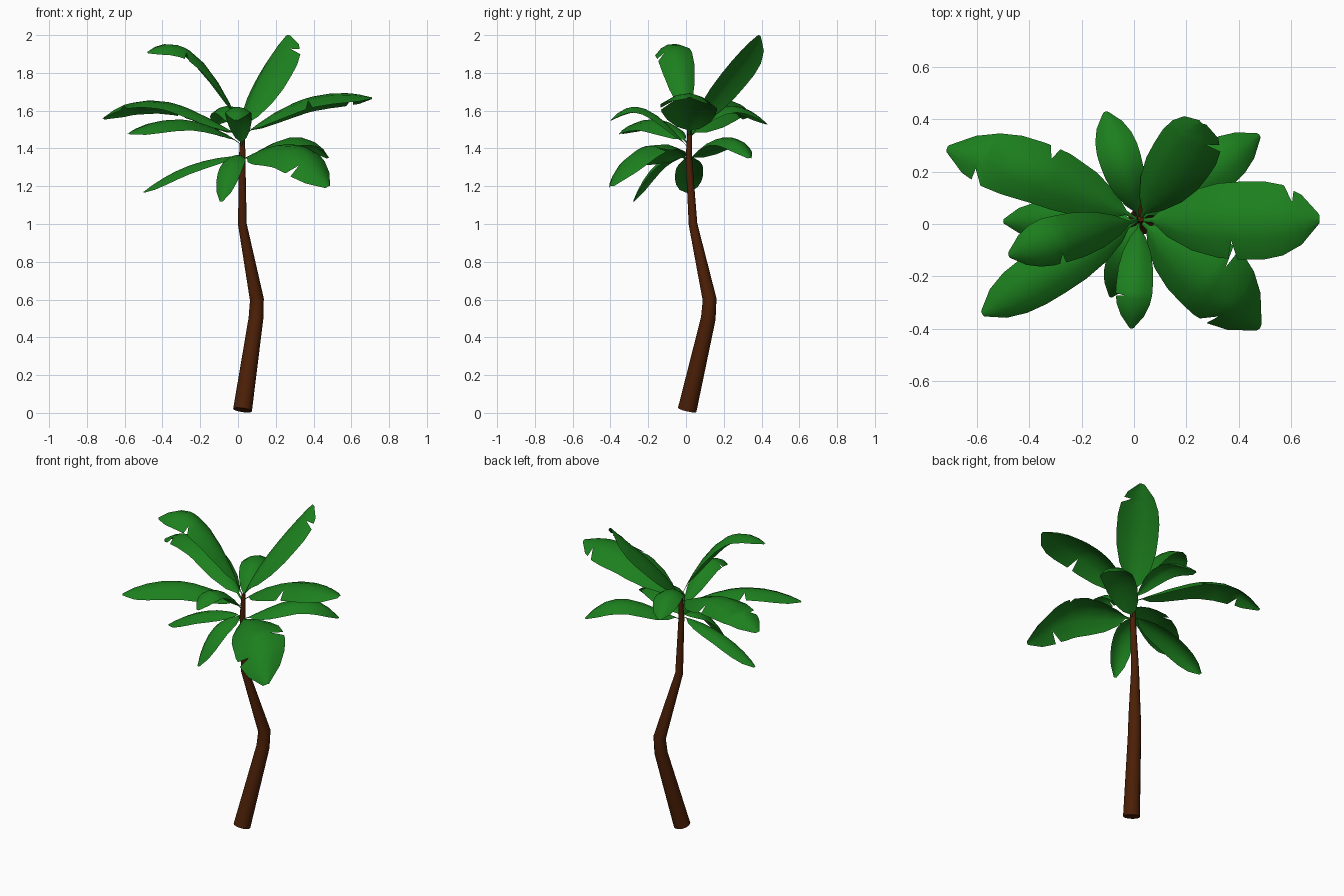
import bpy
import bmesh
import math
from mathutils import Vector

cube = bpy.data.objects.get("Cube")
if cube:
    bpy.data.objects.remove(cube, do_unlink=True)


def make_material(name, colour):
    mat = bpy.data.materials.new(name)
    mat.use_nodes = True
    mat.diffuse_color = colour
    mat.node_tree.nodes["Principled BSDF"].inputs["Base Color"].default_value = colour
    return mat


LEAF_GREEN = make_material("leaf green", (0.012, 0.215, 0.013, 1))
BARK_BROWN = make_material("bark brown", (0.072, 0.014, 0.002, 1))
UP = Vector((0, 0, 1))


def finish(bm, name, mat):
    mesh = bpy.data.meshes.new(name)
    bm.to_mesh(mesh)
    bm.free()
    mesh.materials.append(mat)
    obj = bpy.data.objects.new(name, mesh)
    bpy.context.collection.objects.link(obj)
    bpy.ops.object.select_all(action="DESELECT")
    obj.select_set(True)
    bpy.context.view_layer.objects.active = obj
    bpy.ops.object.shade_smooth_by_angle(angle=math.radians(40))


def make_trunk(path, sides=12):
    """Tapered tube through (x, y, z, radius) points."""
    bm = bmesh.new()
    points = [Vector(p[:3]) for p in path]
    rings = []
    for i, centre in enumerate(points):
        ahead = points[min(i + 1, len(points) - 1)] - points[max(i - 1, 0)]
        a = ahead.normalized().cross(Vector((0, 1, 0))).normalized()
        b = ahead.normalized().cross(a)
        ring = []
        for k in range(sides):
            ang = math.tau * k / sides
            offset = a * math.cos(ang) + b * math.sin(ang)
            ring.append(bm.verts.new(centre + offset * path[i][3]))
        rings.append(ring)
    for low, high in zip(rings, rings[1:]):
        for k in range(sides):
            n = (k + 1) % sides
            bm.faces.new((low[k], low[n], high[n], high[k]))
    bm.faces.new(rings[0])
    bm.faces.new(rings[-1])
    bmesh.ops.recalc_face_normals(bm, faces=bm.faces)
    finish(bm, "trunk", BARK_BROWN)


# Half-width of the blade along its length: thin stalk, broad middle, pointed end
OUTLINE = ((0, 0.04), (0.07, 0.07), (0.13, 0.42), (0.25, 0.76), (0.4, 0.95), (0.55, 1),
           (0.68, 1), (0.8, 0.9), (0.91, 0.64), (1, 0.12))


def outline_width(t):
    for (t0, w0), (t1, w1) in zip(OUTLINE, OUTLINE[1:]):
        if t <= t1:
            return w0 + (w1 - w0) * (t - t0) / (t1 - t0)
    return OUTLINE[-1][1]


def height_at(t, heights):
    """Smooth cubic through four evenly spaced heights."""
    total = 0
    for i, h in enumerate(heights):
        for j in range(4):
            if j != i:
                h *= (t * 3 - j) / (i - j)
        total += h
    return total


def make_leaf(name, tip, heights, width, roll=0, bend=0, tears=()):
    """Arched blade from the crown to tip; tears are (side, position) notches."""
    root = Vector((0.02, 0.015, 0))
    reach = Vector((tip[0], tip[1], 0)) - root
    right = reach.cross(UP).normalized()
    roll = math.radians(roll)
    side = right * math.cos(roll) - UP * math.sin(roll)

    def spine(t):
        return (root + reach * t + right * bend * math.sin(math.pi * t)
                + UP * height_at(t, heights))

    stations = {t: None for t, w in OUTLINE}
    for tear_side, t in tears:
        stations[t - 0.04] = None
        stations[t] = tear_side
        stations[t + 0.015] = None

    bm = bmesh.new()
    rows = []
    for t in sorted(stations):
        tangent = (spine(t + 0.01) - spine(t - 0.01)).normalized()
        normal = side.cross(tangent).normalized()
        half = outline_width(t) * width / 2
        row = []
        for s in (-1, -0.5, 0, 0.5, 1):
            across = s
            if stations[t] and s * stations[t] > 0:
                across = s * 0.55
            droop = normal * (0.45 * half * across * across)
            row.append(bm.verts.new(spine(t) + side * (half * across) - droop))
        rows.append(row)
    for near, far in zip(rows, rows[1:]):
        for j in range(4):
            bm.faces.new((near[j], near[j + 1], far[j + 1], far[j]))
    finish(bm, name, LEAF_GREEN)


# Crooked trunk
make_trunk([(0.024, 0.006, 0.015, 0.05), (0.095, 0.118, 0.5, 0.039),
            (0.1, 0.125, 0.6, 0.037), (0.023, 0.037, 1.0, 0.023),
            (0.022, 0.015, 1.35, 0.017), (0.025, 0.02, 1.5, 0.012)])

LEFT, RIGHT = -1, 1

# Upper crown
make_leaf("top_leaf", (0.26, 0.385), (1.48, 1.69, 1.85, 2.0), 0.25, roll=-13,
          tears=[(RIGHT, 0.84)])
make_leaf("upper_right_side_leaf", (-0.48, -0.12), (1.5, 1.81, 1.945, 1.91), 0.19, roll=-14,
          tears=[(LEFT, 0.6)])
make_leaf("long_left_side_leaf", (0.71, 0.02), (1.46, 1.62, 1.69, 1.67), 0.3, roll=-4,
          tears=[(RIGHT, 0.5), (LEFT, 0.85)])
make_leaf("long_right_side_leaf", (-0.715, 0.29), (1.46, 1.59, 1.655, 1.56), 0.24, roll=8,
          bend=0.04, tears=[(RIGHT, 0.5), (LEFT, 0.84)])

# Middle crown
make_leaf("front_right_leaf", (-0.58, -0.345), (1.42, 1.53, 1.55, 1.48), 0.2, roll=-8,
          tears=[(RIGHT, 0.53)])
make_leaf("back_leaf", (-0.11, 0.43), (1.45, 1.6, 1.62, 1.53), 0.16)
make_leaf("front_leaf", (-0.01, -0.4), (1.4, 1.55, 1.62, 1.55), 0.14,
          tears=[(RIGHT, 0.7)])

# Lower drooping crown
make_leaf("low_right_side_leaf", (-0.5, 0.01), (1.36, 1.34, 1.28, 1.17), 0.15, roll=-8)
make_leaf("low_front_left_leaf", (0.48, -0.4), (1.34, 1.41, 1.39, 1.2), 0.31, roll=17,
          tears=[(LEFT, 0.6), (RIGHT, 0.78)])
make_leaf("low_back_left_leaf", (0.48, 0.34), (1.34, 1.42, 1.46, 1.35), 0.19)
make_leaf("low_front_leaf", (-0.09, -0.28), (1.36, 1.36, 1.29, 1.12), 0.13)
